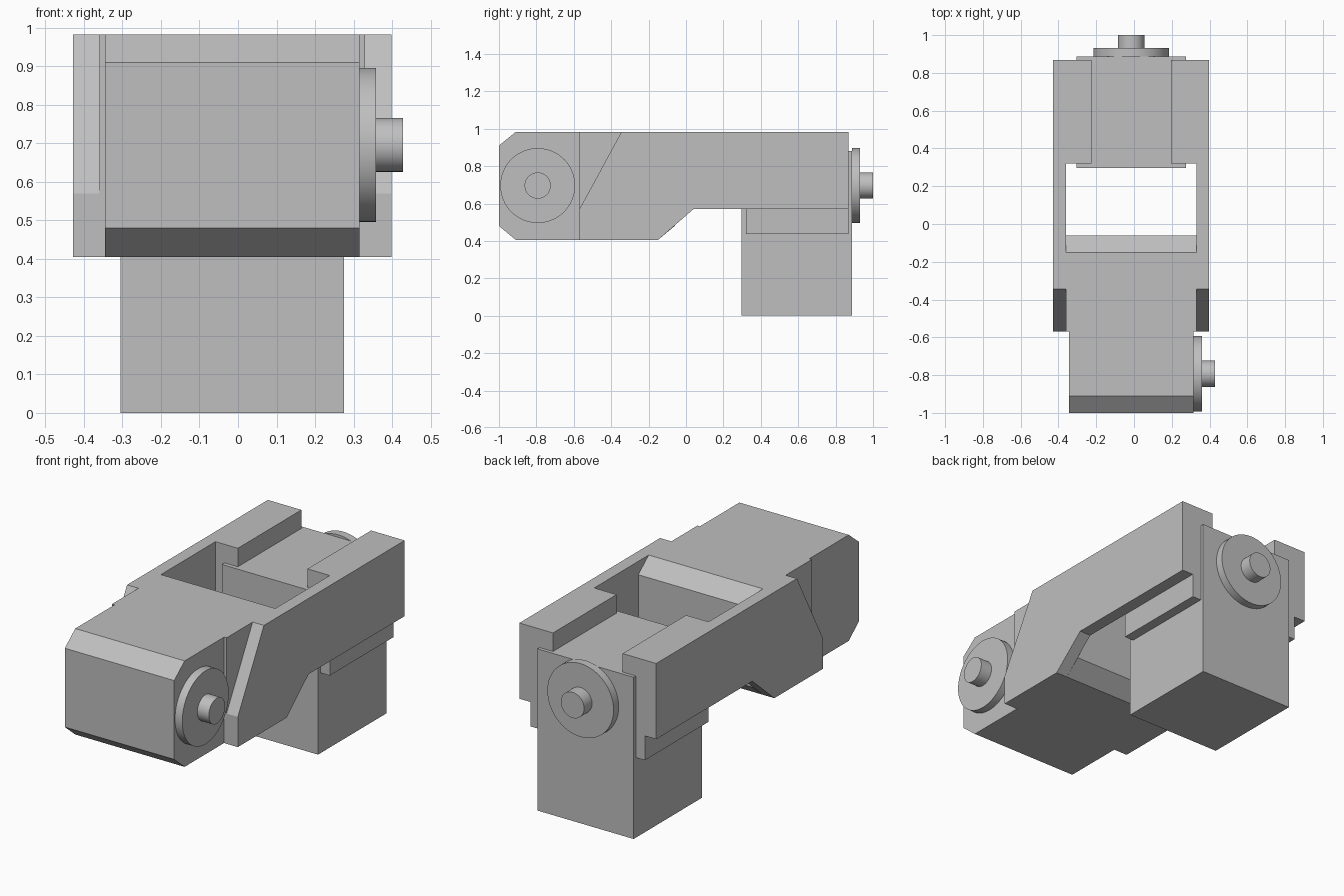
import bpy
import bmesh
from math import radians
from mathutils import Matrix, Vector

cube = bpy.data.objects.get("Cube")
if cube:
    bpy.data.objects.remove(cube, do_unlink=True)

grey = bpy.data.materials.new("plain grey")
grey.use_nodes = True
colour = (0.52, 0.52, 0.52, 1)
grey.diffuse_color = colour
grey.node_tree.nodes["Principled BSDF"].inputs["Base Color"].default_value = colour


def finish(name, bm):
    bmesh.ops.recalc_face_normals(bm, faces=bm.faces)
    mesh = bpy.data.meshes.new(name)
    bm.to_mesh(mesh)
    bm.free()
    mesh.materials.append(grey)
    obj = bpy.data.objects.new(name, mesh)
    bpy.context.collection.objects.link(obj)
    return obj


def prism(name, x0, x1, profile):
    """Extrude a (y, z) outline from x0 to x1."""
    bm = bmesh.new()
    face = bm.faces.new([bm.verts.new((x0, y, z)) for y, z in profile])
    ext = bmesh.ops.extrude_face_region(bm, geom=[face])
    moved = [v for v in ext["geom"] if isinstance(v, bmesh.types.BMVert)]
    bmesh.ops.translate(bm, verts=moved, vec=(x1 - x0, 0, 0))
    return finish(name, bm)


def box(name, x0, x1, y0, y1, z0, z1):
    return prism(name, x0, x1, [(y0, z0), (y1, z0), (y1, z1), (y0, z1)])


def union(target, parts):
    """Fuse parts into the target and remove the leftovers."""
    bpy.context.view_layer.objects.active = target
    for part in parts:
        mod = target.modifiers.new("fuse", "BOOLEAN")
        mod.operation = "UNION"
        mod.solver = "EXACT"
        mod.object = part
        bpy.ops.object.modifier_apply(modifier=mod.name)
        bpy.data.objects.remove(part, do_unlink=True)


def cylinder(name, start, axis, radius, length):
    axis = Vector(axis)
    bm = bmesh.new()
    bmesh.ops.create_cone(bm, cap_ends=True, segments=64, radius1=radius,
                          radius2=radius, depth=length)
    turn = axis.to_track_quat("Z", "Y").to_matrix().to_4x4()
    move = Matrix.Translation(Vector(start) + axis * length / 2)
    bmesh.ops.transform(bm, matrix=move @ turn, verts=bm.verts)
    obj = finish(name, bm)
    bpy.ops.object.select_all(action="DESELECT")
    obj.select_set(True)
    bpy.context.view_layer.objects.active = obj
    bpy.ops.object.shade_smooth_by_angle(angle=radians(35))


MID = -0.015          # centre plane of the housing
BOTTOM, TOP = 0.405, 0.983
INNER, OUTER = 0.345, 0.413

# Housing: chamfered core between two side arms
housing = prism("housing", MID - INNER, MID + INNER, [
    (-0.57, BOTTOM), (-0.15, BOTTOM), (-0.06, 0.48),
    (-0.06, 0.91), (-0.15, TOP), (-0.57, TOP)])
nose = prism("nose", MID - 0.33, MID + 0.33, [
    (-0.5, BOTTOM), (-0.91, BOTTOM), (-1, 0.48),
    (-1, 0.91), (-0.91, TOP), (-0.5, TOP)])
parts = [nose]
for s in (-1, 1):
    parts.append(prism("arm", MID + s * INNER, MID + s * OUTER, [
        (-0.57, BOTTOM), (-0.57, 0.57), (-0.345, TOP), (0.868, TOP),
        (0.868, 0.57), (0.04, 0.57), (-0.15, BOTTOM)]))
    # Rear clamp: rail beside the block and lip above it
    parts.append(prism("rail", MID + s * 0.29, MID + s * INNER, [
        (0.32, 0.437), (0.868, 0.437), (0.868, TOP), (0.32, TOP)]))
    parts.append(box("lip", MID + s * 0.21, MID + s * 0.29,
                     0.32, 0.868, 0.882, TOP))
union(housing, parts)

# Upright block held between the arms
box("rear_block", MID - 0.29, MID + 0.29, 0.297, 0.887, 0, 0.882)

# Pivot discs with pegs
for name, start, axis in (("side", (0.315, -0.793, 0.696), (1, 0, 0)),
                          ("rear", (MID, 0.887, 0.696), (0, 1, 0))):
    cylinder(name + "_disc", start, axis, 0.2, 0.044)
    cylinder(name + "_peg", start, axis, 0.07, 0.113)
